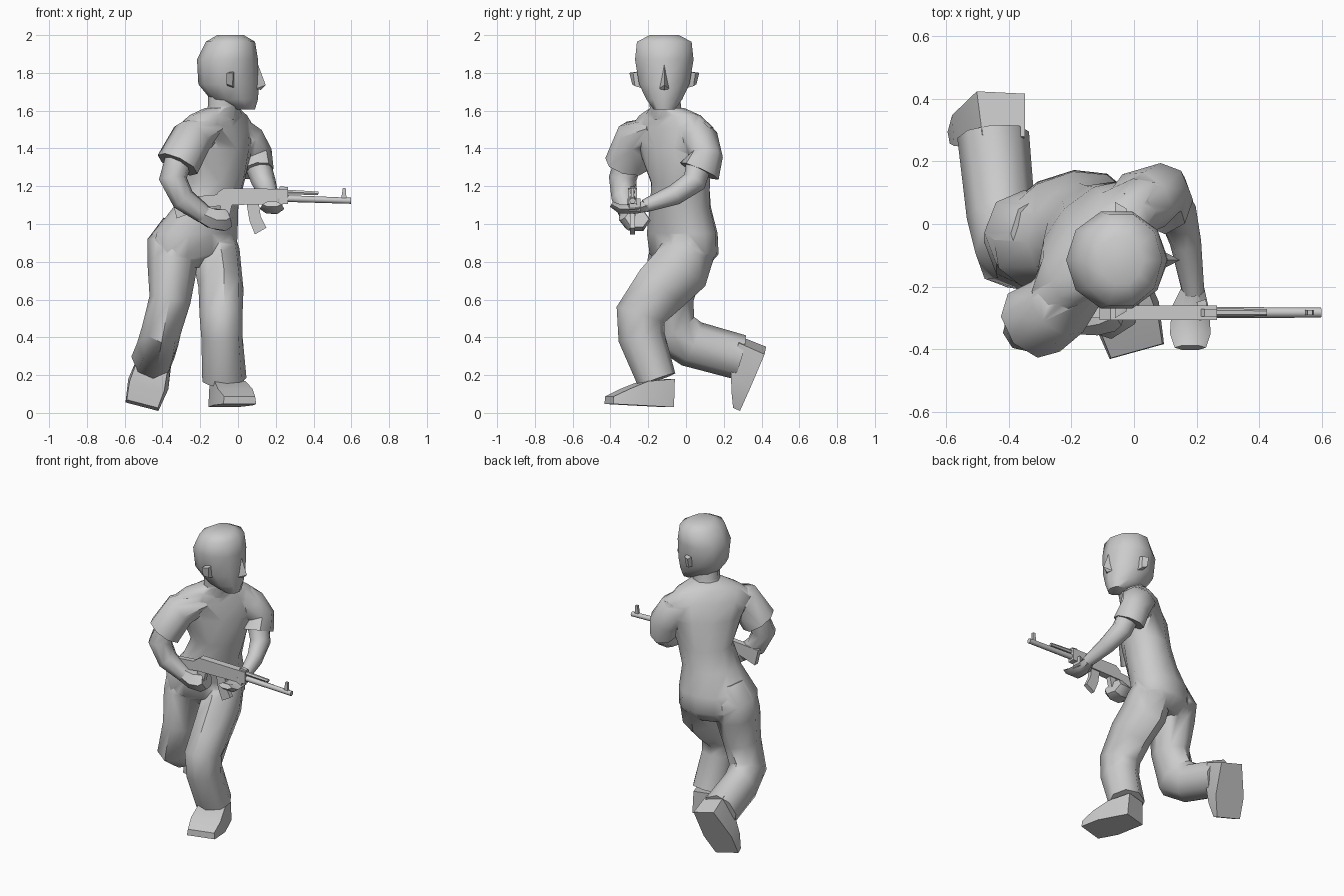
import bpy, bmesh, math
from mathutils import Vector as V, Matrix


def smooth(ob, angle):
    bpy.ops.object.select_all(action='DESELECT')
    ob.select_set(True)
    bpy.context.view_layer.objects.active = ob
    bpy.ops.object.shade_smooth_by_angle(angle=math.radians(angle))


def finish(name, bm, angle=50):
    bmesh.ops.recalc_face_normals(bm, faces=bm.faces)
    me = bpy.data.meshes.new(name)
    bm.to_mesh(me)
    bm.free()
    ob = bpy.data.objects.new(name, me)
    bpy.context.collection.objects.link(ob)
    smooth(ob, angle)
    return ob


def loft(name, rings, yaw=0, n=8, level=False, angle=50):
    """Skin rings of (x, y, z, half width, half depth[, yaw])."""
    bm = bmesh.new()
    loops = []
    cs = [V(r[:3]) for r in rings]
    for i, r in enumerate(rings):
        t = V((0, 0, 1))
        if not level:
            a, b = cs[max(i - 1, 0)], cs[min(i + 1, len(cs) - 1)]
            t = ((cs[i] - a).normalized() + (b - cs[i]).normalized()).normalized()
        ang = math.radians(r[5] if len(r) > 5 else yaw)
        s = V((math.cos(ang), math.sin(ang), 0))
        f = t.cross(s).normalized()
        s = f.cross(t)
        loops.append([bm.verts.new(cs[i] + s * r[3] * math.cos(2 * math.pi * k / n)
                                   + f * r[4] * math.sin(2 * math.pi * k / n)) for k in range(n)])
    for a, b in zip(loops, loops[1:]):
        for k in range(n):
            bm.faces.new((a[k], a[(k + 1) % n], b[(k + 1) % n], b[k]))
    bm.faces.new(loops[0])
    bm.faces.new(loops[-1])
    return finish(name, bm, angle)


def hull(name, pts, angle=35):
    bm = bmesh.new()
    for p in pts:
        bm.verts.new(p)
    bmesh.ops.convex_hull(bm, input=bm.verts)
    return finish(name, bm, angle)


def plate(name, profile, y, half):
    """Extrude an xz outline along y."""
    bm = bmesh.new()
    face = bm.faces.new([bm.verts.new((x, y - half, z)) for x, z in profile])
    ext = bmesh.ops.extrude_face_region(bm, geom=[face])['geom']
    bmesh.ops.translate(bm, vec=(0, 2 * half, 0),
                        verts=[v for v in ext if isinstance(v, bmesh.types.BMVert)])
    return finish(name, bm, 20)


def fuse(base, parts):
    """Weld overlapping parts into one skin."""
    for p in parts:
        m = base.modifiers.new("union", 'BOOLEAN')
        m.operation, m.solver, m.object = 'UNION', 'EXACT', p
        bpy.context.view_layer.objects.active = base
        bpy.ops.object.modifier_apply(modifier=m.name)
        bpy.data.objects.remove(p)
    smooth(base, 65)


# Torso, twisting from hips to shoulders
torso = loft("clothed_body", [
    (-.22, .0, .77, .15, .10, 28), (-.23, -.01, .84, .24, .165, 28),
    (-.225, -.02, .95, .24, .17, 30), (-.17, -.03, 1.09, .18, .155, 36),
    (-.125, -.03, 1.22, .17, .15, 44), (-.115, -.055, 1.4, .23, .15, 46),
    (-.12, -.075, 1.51, .28, .12, 48), (-.105, -.085, 1.575, .20, .10, 48),
    (-.085, -.10, 1.615, .095, .085, 45)], n=12, level=True)
neck = loft("neck", [(-.09, -.10, 1.55, .09, .085), (-.075, -.11, 1.63, .083, .083),
                     (-.07, -.115, 1.72, .09, .08)], level=True)

# Trouser legs
left_leg = loft("left_leg", [(-.13, .02, .97, .10, .10), (-.115, .01, .86, .125, .145),
                             (-.105, -.03, .76, .125, .16), (-.09, -.13, .66, .12, .15),
                             (-.09, -.24, .52, .115, .135), (-.085, -.235, .40, .11, .125),
                             (-.072, -.155, .175, .118, .105)], yaw=8)
right_leg = loft("right_leg", [(-.31, -.03, 1.0, .09, .11), (-.35, -.03, .90, .13, .14),
                               (-.345, -.055, .80, .135, .15), (-.36, -.085, .60, .11, .125),
                               (-.405, -.08, .44, .105, .14), (-.425, .03, .365, .11, .125),
                               (-.45, .285, .295, .115, .12)], yaw=0)

# Short sleeves
right_sleeve = loft("right_sleeve", [(-.16, -.15, 1.50, .10, .07), (-.245, -.265, 1.455, .115, .11),
                                     (-.32, -.315, 1.315, .125, .11)], yaw=-45)
left_sleeve = loft("left_sleeve", [(-.03, .03, 1.51, .09, .08), (.03, .075, 1.44, .115, .10),
                                   (.085, .105, 1.36, .10, .09),
                                   (.10, .07, 1.28, .09, .112)], yaw=0)
fuse(torso, [left_leg, right_leg, right_sleeve, left_sleeve, neck])

# Head, looking towards +x
HY = -.115
loft("head", [((a + b) / 2, HY, z, (b - a) / 2, w) for z, a, b, w in
              [(1.607, -.01, .09, .06), (1.66, -.145, .106, .10), (1.74, -.21, .11, .14),
               (1.87, -.217, .106, .163), (1.965, -.17, .09, .152), (2.0, -.11, .03, .08)]],
     n=10, level=True, angle=65)
hull("nose", [(.10, HY, 1.86), (.147, HY, 1.735), (.09, HY - .03, 1.715),
              (.09, HY + .03, 1.715), (.12, HY, 1.71)])
for side, label in ((-1, "right"), (1, "left")):
    hull(label + "_ear", [(x, HY + side * o, z) for x, z, o in
                          ((-.055, 1.73, .12), (-.02, 1.72, .12), (-.015, 1.81, .12),
                           (-.06, 1.80, .12), (-.06, 1.74, .17), (-.03, 1.73, .155),
                           (-.025, 1.80, .165), (-.06, 1.80, .185))])

# Shoes share one outline: (forward, side, up) with the heel sole at the origin
SHOE = [(f, s * w, u) for s in (-1, 1) for f, w, u in
        ((0, .08, 0), (.20, .11, 0), (.335, .09, 0), (0, .07, .15),
         (.15, .085, .13), (.25, .095, .085), (.335, .085, .04))]


def shoe(name, heel, fwd, up):
    f = V(fwd).normalized()
    s = V(up).cross(f).normalized()
    m = Matrix((f, s, f.cross(s))).transposed()
    hull(name, [m @ V(p) + V(heel) for p in SHOE])


shoe("left_shoe", (-.08, -.085, .03), (.26, -.94, .05), (0, 0, 1))
shoe("right_shoe", (-.425, .42, .33), (-.09, -.14, -.32), (.06, -.9, .4))

# Bare arms
loft("right_arm", [(-.31, -.30, 1.35, .075, .075), (-.345, -.335, 1.24, .075, .075),
                   (-.29, -.33, 1.13, .065, .065), (-.18, -.31, 1.05, .042, .05)], yaw=-80)
loft("left_arm", [(.10, .07, 1.33, .07, .07), (.135, .045, 1.225, .065, .065),
                  (.165, -.06, 1.155, .05, .055), (.19, -.22, 1.095, .035, .035)], yaw=0)

# Hands
loft("right_hand", [(-.20, -.31, 1.06, .045, .05), (-.14, -.285, 1.03, .075, .06),
                    (-.08, -.265, 1.02, .08, .065), (-.05, -.26, 1.03, .065, .055)],
     yaw=90, n=6)
loft("left_hand", [(.19, -.20, 1.098, .035, .035), (.18, -.27, 1.08, .06, .03),
                   (.18, -.35, 1.08, .065, .028), (.18, -.395, 1.105, .05, .018)], n=6)
hull("left_thumb", [(x, y, z) for x, y in ((.20, -.25), (.23, -.24), (.235, -.30), (.21, -.31))
                    for z in (1.07, 1.135)])

# Rifle pointing along +x
RY = -.283
plate("rifle_stock", [(-.35, 1.135), (-.325, 1.03), (-.15, 1.09), (-.06, 1.10),
                      (-.06, 1.175), (-.12, 1.155)], RY, .017)
plate("rifle_receiver", [(-.11, 1.10), (.265, 1.105), (.265, 1.185), (-.075, 1.19),
                         (-.11, 1.165)], RY, .023)
plate("rifle_grip", [(-.09, 1.11), (-.03, 1.11), (-.06, .975), (-.11, .985)], RY, .016)
plate("rifle_magazine", [(.045, 1.11), (.11, 1.11), (.12, 1.04), (.15, .98), (.09, .945),
                         (.06, 1.02)], RY, .014)
plate("front_sight", [(.545, 1.125), (.575, 1.125), (.57, 1.19), (.555, 1.19)], RY, .008)
plate("rear_sight", [(.21, 1.18), (.265, 1.18), (.265, 1.195), (.225, 1.2)], RY, .012)
loft("rifle_barrel", [(.25, RY, 1.135, .018, .018), (.598, RY, 1.123, .016, .016)], yaw=90)
loft("gas_tube", [(.25, RY, 1.17, .014, .014), (.425, RY, 1.162, .011, .011)], yaw=90, n=6)
